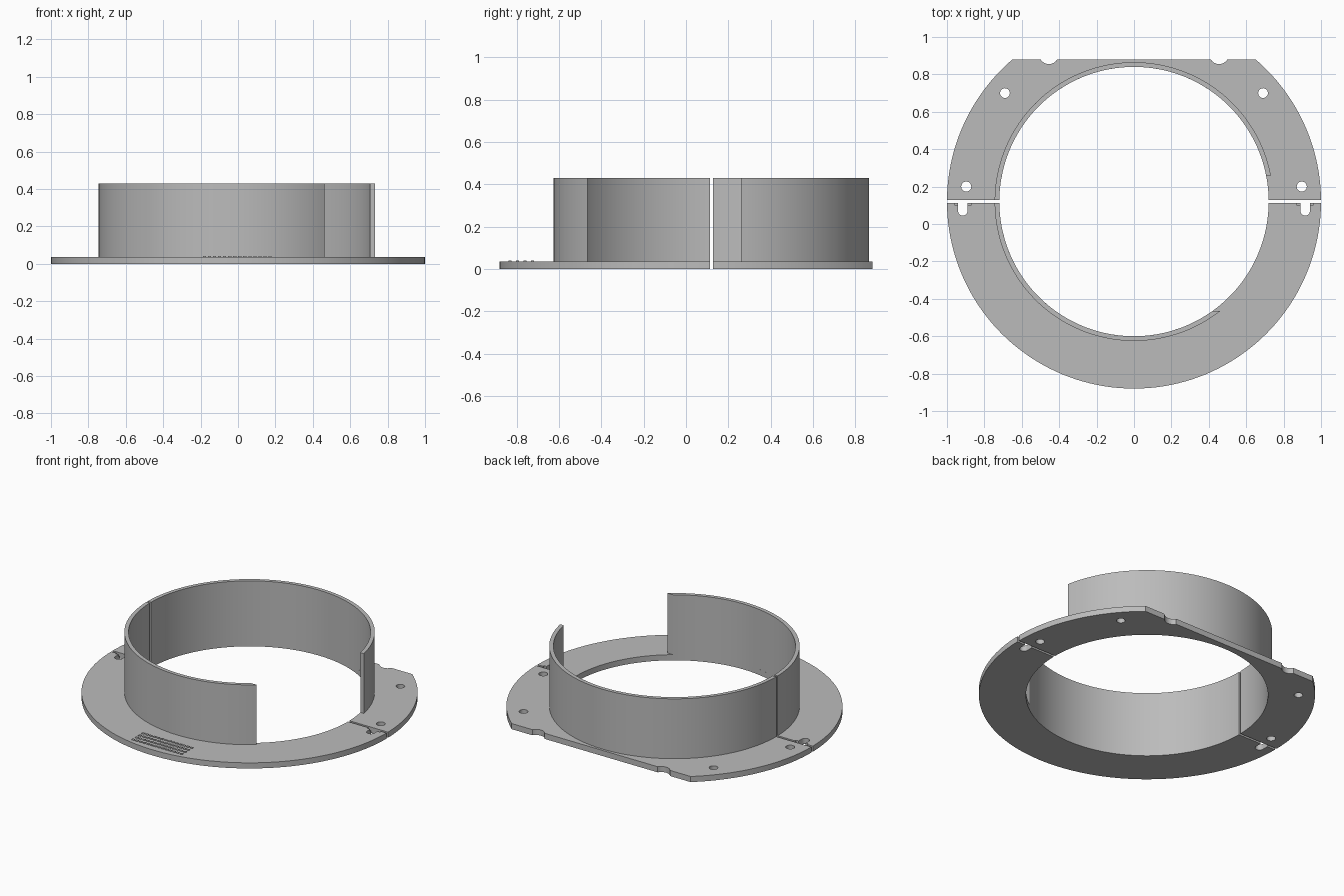
import bpy, bmesh
from math import pi, asin, cos, sin
from mathutils import Matrix

if "Cube" in bpy.data.objects:
    bpy.data.objects.remove(bpy.data.objects["Cube"])

CY = 0.12                  # ring centre along y
R_IN, R_WALL, R_OUT = 0.72, 0.745, 1.0
PLATE, TOP = 0.037, 0.43   # plate thickness and wall height
GAP = 0.0075               # half the split between the two halves

grey = bpy.data.materials.new("plain grey")
grey.use_nodes = True
grey.diffuse_color = (0.5, 0.5, 0.5, 1)
grey.node_tree.nodes["Principled BSDF"].inputs["Base Color"].default_value = (0.5, 0.5, 0.5, 1)


def finish(name, bm):
    bmesh.ops.recalc_face_normals(bm, faces=bm.faces)
    mesh = bpy.data.meshes.new(name)
    bm.to_mesh(mesh)
    bm.free()
    mesh.materials.append(grey)
    obj = bpy.data.objects.new(name, mesh)
    bpy.context.collection.objects.link(obj)
    return obj


def half_ring(name, r0, r1, z0, z1, side, right_end, left_end, steps=80):
    """Half ring; side is 1 for back, -1 for front; ends are cut parallel to x."""
    bm = bmesh.new()
    loops = []
    for i in range(steps + 1):
        loop = []
        for r, z in ((r0, z0), (r1, z0), (r1, z1), (r0, z1)):
            start = asin(right_end / r)
            stop = pi - asin(left_end / r)
            a = start + (stop - start) * i / steps
            loop.append(bm.verts.new((r * cos(a), CY + side * r * sin(a), z)))
        loops.append(loop)
    for a, b in zip(loops, loops[1:]):
        for k in range(4):
            n = (k + 1) % 4
            bm.faces.new((a[k], a[n], b[n], b[k]))
    bm.faces.new(loops[0])
    bm.faces.new(loops[-1])
    return finish(name, bm)


def add_box(bm, x0, x1, y0, y1, z0, z1):
    m = Matrix.Translation(((x0 + x1) / 2, (y0 + y1) / 2, (z0 + z1) / 2))
    m = m @ Matrix.Diagonal((x1 - x0, y1 - y0, z1 - z0, 1))
    bmesh.ops.create_cube(bm, size=1, matrix=m)


def box(*dims):
    bm = bmesh.new()
    add_box(bm, *dims)
    return finish("cutter", bm)


def drill(x, y, r):
    bm = bmesh.new()
    bmesh.ops.create_cone(bm, cap_ends=True, segments=24, radius1=r, radius2=r,
                          depth=0.3, matrix=Matrix.Translation((x, y, 0)))
    return finish("cutter", bm)


def cut(obj, cutters):
    for c in cutters:
        c.hide_render = True
        mod = obj.modifiers.new("cut", "BOOLEAN")
        mod.operation = "DIFFERENCE"
        mod.solver = "EXACT"
        mod.object = c
    graph = bpy.context.evaluated_depsgraph_get()
    mesh = bpy.data.meshes.new_from_object(obj.evaluated_get(graph))
    obj.modifiers.clear()
    obj.data = mesh
    for c in cutters:
        bpy.data.objects.remove(c)


# Flat flange, in two halves
back_plate = half_ring("back_plate", R_IN, R_OUT, 0, PLATE, 1, GAP, GAP)
front_plate = half_ring("front_plate", R_IN, R_OUT, 0, PLATE, -1, GAP, GAP)

# Upright collar, open on the front left
back_wall = half_ring("back_wall", R_IN, R_WALL, PLATE, TOP, 1, 0.14, GAP)
front_wall = half_ring("front_wall", R_IN, R_WALL, PLATE, TOP, -1, 0.585, GAP)

# Flat rear edge, rear notches and screw holes
back_cutters = [box(-1.2, 1.2, 0.88, 1.3, -0.1, 0.1)]
front_cutters = []
for s in (-1, 1):
    back_cutters += [drill(s * 0.455, 0.908, 0.053),
                     drill(s * 0.69, 0.70, 0.026),
                     drill(s * 0.897, 0.20, 0.027)]
    # Open slots with a shallow step at the split
    x = s * 0.915
    front_cutters += [drill(x, 0.071, 0.026),
                      box(x - 0.026, x + 0.026, 0.071, 0.2, -0.1, 0.1),
                      box(x - 0.045, x + 0.045, 0.102, 0.2, 0.022, 0.1)]
cut(back_plate, back_cutters)
cut(front_plate, front_cutters)

# Raised dashes on the front of the flange
bm = bmesh.new()
for row in range(4):
    y = -0.725 - row * 0.035
    for i in range(14):
        x = -0.188 + i * 0.027
        add_box(bm, x, x + 0.017, y - 0.007, y + 0.007, PLATE - 0.001, PLATE + 0.004)
finish("raised_dashes", bm)

# Smooth round sides, sharp edges
bpy.ops.object.select_all(action="DESELECT")
for obj in (back_plate, front_plate, back_wall, front_wall):
    obj.select_set(True)
bpy.context.view_layer.objects.active = back_plate
bpy.ops.object.shade_smooth_by_angle(angle=pi / 6)
